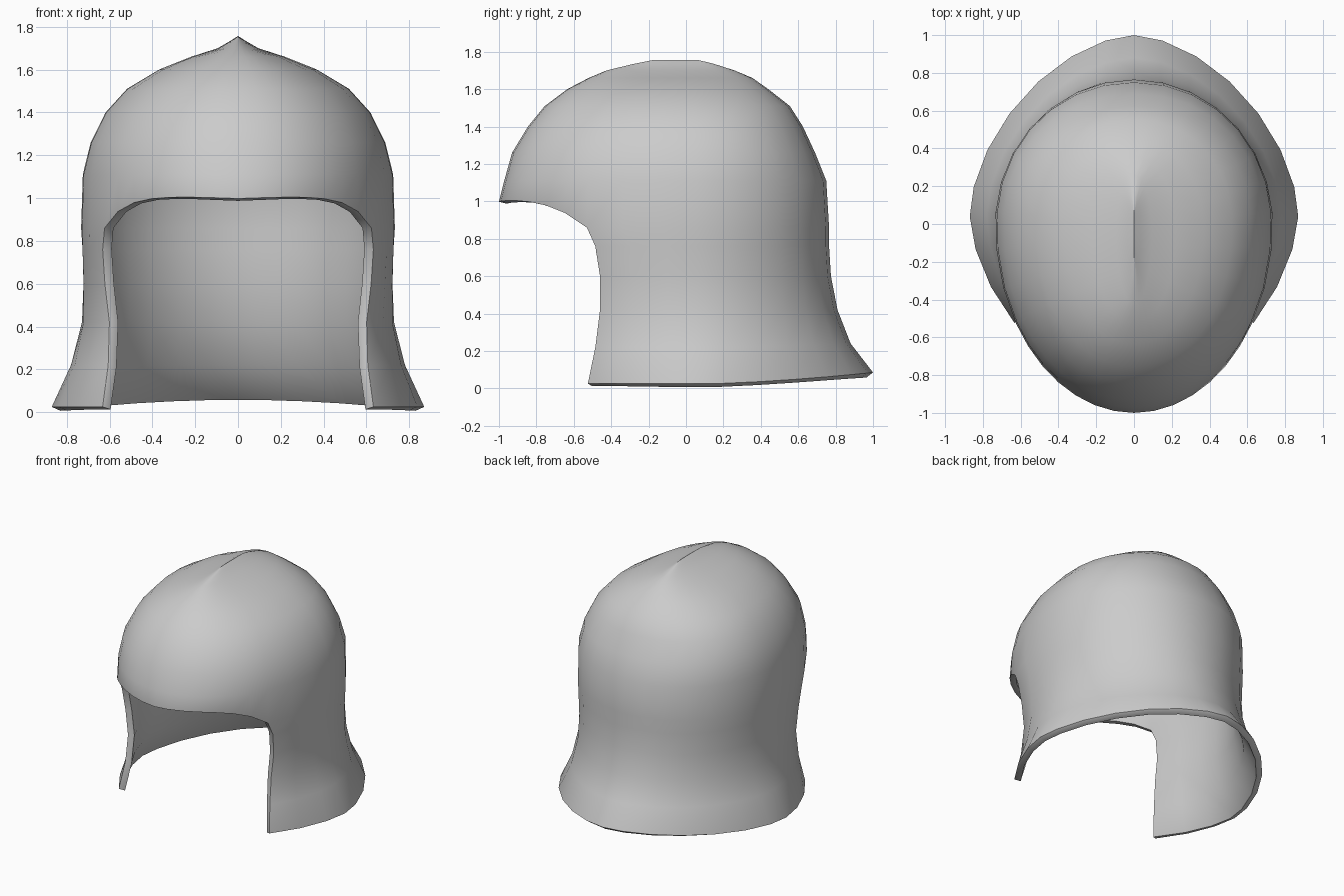
import bpy, bmesh, math

cube = bpy.data.objects.get("Cube")
if cube:
    bpy.data.objects.remove(cube, do_unlink=True)

# One plain grey metal
metal = bpy.data.materials.new("grey metal")
metal.use_nodes = True
GREY = (0.6, 0.6, 0.6, 1)
metal.diffuse_color = GREY
metal.node_tree.nodes["Principled BSDF"].inputs["Base Color"].default_value = GREY

# Rings from hem to crown: z, half width, centre y, front y, back y, roundness
RINGS = [
    (0.025, 0.87, 0.05, -0.91, 1.00, 1.70),
    (0.22, 0.78, 0.04, -0.89, 0.88, 1.78),
    (0.42, 0.73, 0.02, -0.88, 0.81, 1.88),
    (0.60, 0.725, 0.00, -0.92, 0.775, 1.95),
    (0.76, 0.73, 0.00, -0.97, 0.765, 2.00),
    (0.86, 0.735, 0.00, -1.00, 0.765, 2.00),
    (1.11, 0.727, 0.00, -0.972, 0.75, 2.05),
    (1.26, 0.69, 0.00, -0.93, 0.69, 2.10),
    (1.40, 0.62, 0.00, -0.845, 0.625, 2.10),
    (1.51, 0.52, -0.01, -0.755, 0.555, 2.10),
    (1.60, 0.37, -0.03, -0.635, 0.44, 2.10),
    (1.66, 0.22, -0.05, -0.52, 0.355, 2.10),
    (1.70, 0.095, -0.05, -0.425, 0.26, 2.00),
    (1.735, 0.035, -0.05, -0.28, 0.15, 2.00),
    (1.757, 0.0, -0.05, -0.17, 0.06, 2.00),
]
CHEEK_EDGE = [-0.525, -0.485, -0.46, -0.46, -0.485, -0.53]  # y of the opening
BROW = 5              # first ring that closes across the front
FRONT, BACK = 7, 10   # segments per side, before and behind the cheek edge
HALF = FRONT + BACK
COUNT = 2 * HALF


def ring_point(j, i):
    """Point on ring j at column i, counted from the front by way of the left."""
    z, w, yc, yf, yb, p = RINGS[j]
    side = 1 if i <= HALF else -1
    k = i if i <= HALF else COUNT - i
    e = min(j, BROW)
    _, _, ec, ef, _, ep = RINGS[e]
    edge = math.acos(((ec - CHEEK_EDGE[e]) / (ec - ef)) ** (ep / 2))
    if k <= FRONT:
        a = edge * k / FRONT
    else:
        a = edge + (math.pi - edge) * (k - FRONT) / BACK
    s, c = abs(math.sin(a)), math.cos(a)
    x = 0.0 if k in (0, HALF) else side * w * s ** (2 / p)
    reach = abs(c) ** (2 / p)
    y = yc + (yf - yc) * reach if c > 0 else yc + (yb - yc) * reach
    # Brow arches over the face; hem lifts at the back
    if j == BROW and k < FRONT:
        z = 0.998 - 0.138 * (k / FRONT) ** 5 + 0.008 * math.sin(math.pi * k / FRONT)
    if j < 2:
        z += (0.06, 0.025)[j] * max(0, (y - 0.1) / 0.9) ** 1.5
    return x, y, z


# Outer skin: cheek and neck guard below the brow, closed dome above it
bm = bmesh.new()
grid = {}
for j in range(len(RINGS)):
    for i in range(COUNT):
        if j >= BROW or FRONT <= i <= COUNT - FRONT:
            grid[j, i] = bm.verts.new(ring_point(j, i))
for j in range(len(RINGS) - 1):
    for i in range(COUNT):
        n = (i + 1) % COUNT
        corners = [(j, i), (j, n), (j + 1, n), (j + 1, i)]
        if all(c in grid for c in corners):
            bm.faces.new([grid[c] for c in corners])
# Weld the two sides along the crown ridge
bmesh.ops.remove_doubles(bm, verts=bm.verts[:], dist=0.0005)
mesh = bpy.data.meshes.new("helmet_shell")
bm.to_mesh(mesh)
bm.free()

helmet = bpy.data.objects.new("helmet_shell", mesh)
bpy.context.collection.objects.link(helmet)
mesh.materials.append(metal)

# Wall thickness and a softened rim
wall = helmet.modifiers.new("wall", "SOLIDIFY")
wall.thickness = 0.045
wall.offset = -1
rim = helmet.modifiers.new("rim", "BEVEL")
rim.width = 0.012
rim.segments = 2
rim.limit_method = "ANGLE"
rim.angle_limit = math.radians(55)

bpy.ops.object.select_all(action="DESELECT")
helmet.select_set(True)
bpy.context.view_layer.objects.active = helmet
bpy.ops.object.shade_smooth_by_angle(angle=math.radians(60))
